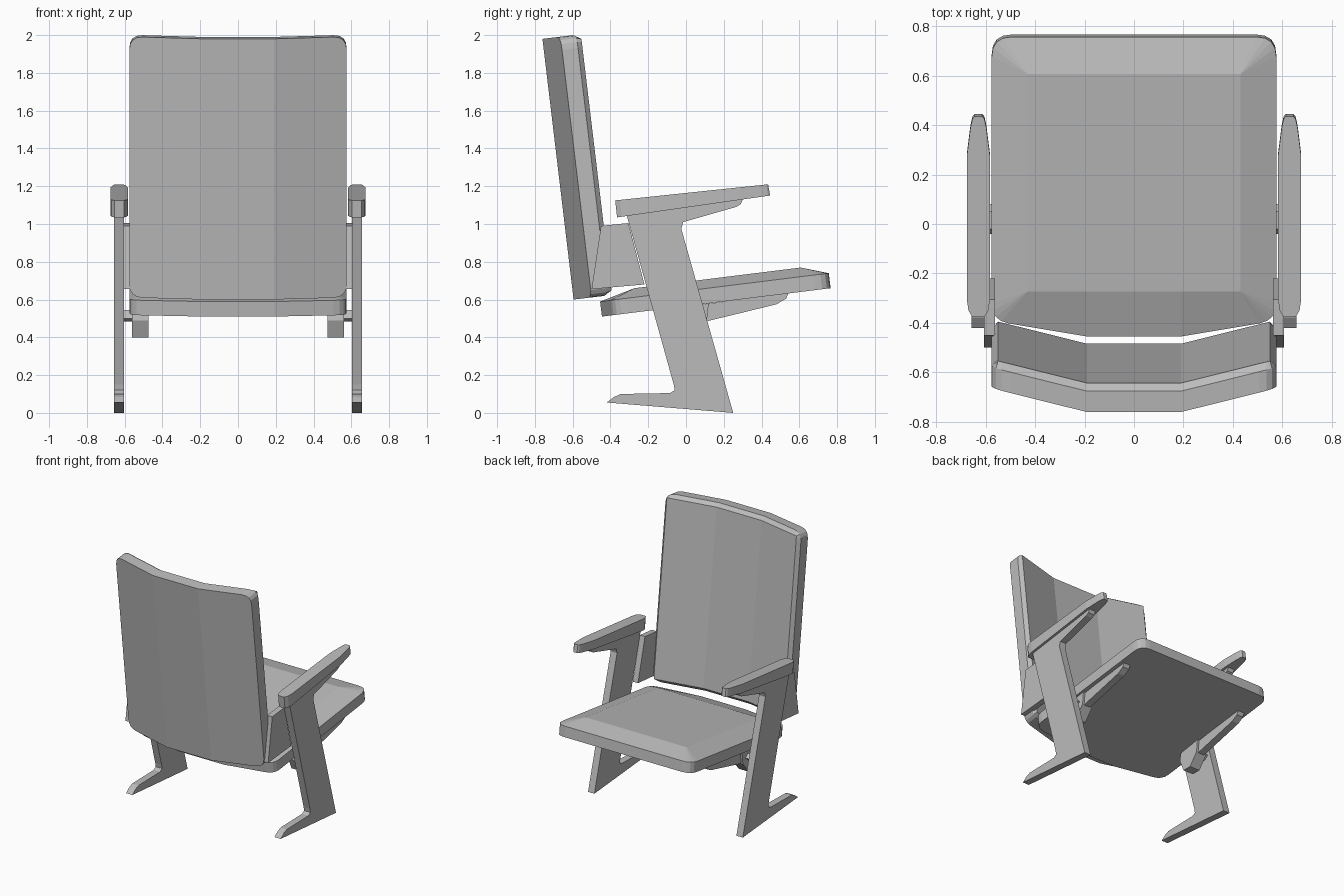
import bpy, bmesh
from mathutils import Vector

cube = bpy.data.objects.get("Cube")
if cube:
    bpy.data.objects.remove(cube, do_unlink=True)

grey = bpy.data.materials.new("plain grey")
grey.use_nodes = True
COLOUR = (0.5, 0.5, 0.5, 1)
grey.diffuse_color = COLOUR
grey.node_tree.nodes["Principled BSDF"].inputs["Base Color"].default_value = COLOUR


def finish(bm, name):
    bmesh.ops.remove_doubles(bm, verts=bm.verts, dist=0.0005)
    bmesh.ops.recalc_face_normals(bm, faces=bm.faces)
    mesh = bpy.data.meshes.new(name)
    bm.to_mesh(mesh)
    bm.free()
    mesh.materials.append(grey)
    obj = bpy.data.objects.new(name, mesh)
    bpy.context.collection.objects.link(obj)
    return obj


def loft(loops):
    """Solid through matching closed loops, capped at both ends."""
    bm = bmesh.new()
    rings = [[bm.verts.new(p) for p in loop] for loop in loops]
    n = len(rings[0])
    for a, b in zip(rings, rings[1:]):
        for i in range(n):
            j = (i + 1) % n
            bm.faces.new((a[i], a[j], b[j], b[i]))
    bm.faces.new(rings[0])
    bm.faces.new(rings[-1])
    return bm


def fillet(corners, steps=4):
    """2D outline from (x, y, radius) corners, rounding those with a radius."""
    out = []
    for i, (x, y, r) in enumerate(corners):
        p = Vector((x, y))
        if not r:
            out.append(p)
            continue
        before = Vector(corners[i - 1][:2])
        after = Vector(corners[(i + 1) % len(corners)][:2])
        a = p + (before - p).normalized() * r
        b = p + (after - p).normalized() * r
        for k in range(steps + 1):
            t = k / steps
            out.append(a * (1 - t) ** 2 + p * 2 * t * (1 - t) + b * t * t)
    return out


def cushion(outline, rim, crown, half_x, low, high):
    """Padded board: straight rim, then a slope up to a smaller flat rectangle."""
    inner = [(max(-half_x, min(half_x, x)), max(low, min(high, y))) for x, y in outline]
    return loft([[(x, y, 0) for x, y in outline],
                 [(x, y, rim) for x, y in outline],
                 [(x, y, crown) for x, y in inner]])


def place(bm, origin, along, facing):
    """Map local x, y, z to world x, the along axis and the facing normal."""
    along = Vector(along).normalized()
    normal = Vector((1, 0, 0)).cross(along) * facing
    for v in bm.verts:
        x, y, z = v.co
        v.co = Vector(origin) + Vector((x, 0, 0)) + along * y + normal * z


def side_plate(name, profile, x0, x1):
    """Plate cut from a (y, z) profile, made for both sides."""
    for side, word in ((1, "left"), (-1, "right")):
        finish(loft([[(side * x, y, z) for y, z in profile] for x in (x0, x1)]),
               f"{word}_{name}")


W = 0.575   # half width of seat and backrest
FOLD = 0.19  # where the backrest turns forward

# Backrest: rounded board folded into three facets
height = 1.39
bm = cushion(fillet([(-W, 0, .07), (W, 0, .07), (W, height, .07), (-W, height, .07)]),
             .085, .115, W - .025, .025, height - .025)
for x in (-FOLD, FOLD):
    bmesh.ops.bisect_plane(bm, geom=bm.verts[:] + bm.edges[:] + bm.faces[:],
                           plane_co=(x, 0, 0), plane_no=(1, 0, 0), dist=1e-5)
for v in bm.verts:
    v.co.z += max(0, abs(v.co.x) - FOLD) * .25
place(bm, (0, -.595, .6), (0, -.165, 1.38), -1)
finish(bm, "backrest")

# Seat: board with a domed pad and an angled rear edge
depth = 1.22
bm = cushion(fillet([(-FOLD, 0, 0), (FOLD, 0, 0), (W, .065, .07), (W, depth, .08),
                     (-W, depth, .08), (-W, .065, .07)]),
             .08, .128, .43, .19, 1.075)
place(bm, (0, -.445, .51), (0, 1.21, .15), 1)
finish(bm, "seat")

# Legs with rear foot and a bracket reaching under the armrest
side_plate("leg", [(.25, 0), (-.025, .975), (-.015, 1.01), (.265, 1.09), (.29, 1.105),
                   (.305, 1.14), (-.315, 1.05), (-.065, .15), (-.06, .12), (-.085, .105),
                   (-.345, .1), (-.38, .085), (-.42, .055)], .603, .657)

# Armrests: tapered plan, thinner towards the free end
half_plan = [(-.375, .025), (-.35, .04), (-.31, .046), (.28, .046), (.39, .032),
             (.425, .024), (.435, .015)]
for side, word in ((1, "left"), (-1, "right")):
    plan = [(y, w) for y, w in half_plan] + [(y, -w) for y, w in reversed(half_plan)]
    under = [(side * (.629 + w), y + .01, 1.035 + (y + .375) * .143) for y, w in plan]
    over = [(side * (.629 + w), y, 1.125 + (y + .375) * .105) for y, w in plan]
    finish(loft([under, over]), f"{word}_armrest")

# Plates joining backrest to legs
side_plate("back_bracket", [(-.5, .655), (-.22, .68), (-.305, 1.005), (-.45, .99)],
           .562, .606)

# Seat supports: hinge block, bar under the seat, pin into the leg
side_plate("seat_hinge", [(-.06, .55), (-.07, .49), (-.03, .4), (.04, .4), (.11, .485),
                          (.12, .58)], .475, .56)
side_plate("seat_bar", [(0, .56), (.02, .46), (.11, .485), (.48, .575), (.53, .605),
                        (.545, .64)], .49, .545)
side_plate("hinge_pin", [(-.04, .5), (0, .485), (.05, .495), (.08, .52), (.05, .545),
                         (-.02, .545)], .55, .606)
